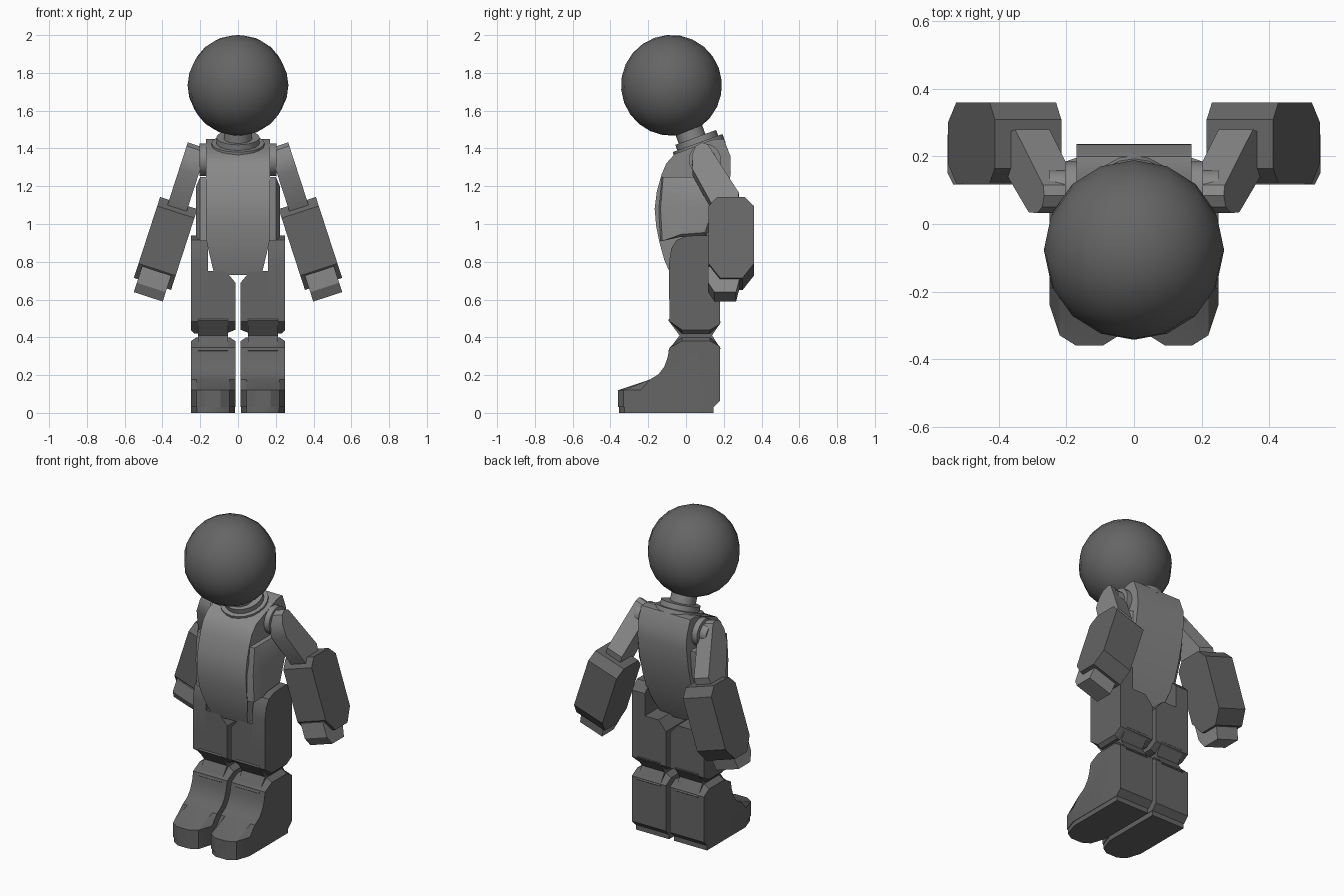
import bpy, bmesh, math
from mathutils import Matrix, Vector

if "Cube" in bpy.data.objects:
    bpy.data.objects.remove(bpy.data.objects["Cube"])


def material(name, v):
    m = bpy.data.materials.new(name)
    m.diffuse_color = (v, v, v, 1)
    m.use_nodes = True
    m.node_tree.nodes["Principled BSDF"].inputs["Base Color"].default_value = m.diffuse_color
    return m


DARK = material("dark grey", 0.13)
LIGHT = material("light grey", 0.25)


def finish(name, bm, mat, angle=32):
    bmesh.ops.recalc_face_normals(bm, faces=bm.faces)
    me = bpy.data.meshes.new(name)
    bm.to_mesh(me)
    bm.free()
    ob = bpy.data.objects.new(name, me)
    bpy.context.collection.objects.link(ob)
    me.materials.append(mat)
    bpy.ops.object.select_all(action='DESELECT')
    ob.select_set(True)
    bpy.context.view_layer.objects.active = ob
    bpy.ops.object.shade_smooth_by_angle(angle=math.radians(angle))
    return ob


def loft(name, sections, mat, angle=32):
    """Skin a row of equal-length closed outlines and cap both ends."""
    bm = bmesh.new()
    rows = [[bm.verts.new(p) for p in s] for s in sections]
    n = len(rows[0])
    for a, b in zip(rows, rows[1:]):
        for i in range(n):
            j = (i + 1) % n
            bm.faces.new((a[i], a[j], b[j], b[i]))
    bm.faces.new(rows[0])
    bm.faces.new(rows[-1])
    return finish(name, bm, mat, angle)


def slab(name, profile, xs, mat, side=1):
    """Extrude a (y, z) profile between x positions."""
    return loft(name, [[(side * x, y, z) for y, z in profile] for x in xs], mat)


def disc(name, r, depth, loc, rot, mat, seg=20, r2=None):
    bm = bmesh.new()
    bmesh.ops.create_cone(bm, cap_ends=True, segments=seg, radius1=r,
                          radius2=r if r2 is None else r2, depth=depth,
                          matrix=Matrix.Translation(loc) @ rot)
    return finish(name, bm, mat)


# head, neck and collar share a forward lean
lean = Matrix.Rotation(math.radians(20), 4, 'X')
bm = bmesh.new()
bmesh.ops.create_uvsphere(bm, u_segments=16, v_segments=12, radius=0.267,
                          matrix=Matrix.Translation((0, -0.077, 1.734)) @ lean)
finish("head", bm, DARK, 60)
disc("neck", 0.075, 0.2, (0, 0.025, 1.47), lean, LIGHT, 12)
disc("collar", 0.14, 0.05, (0, 0.07, 1.405), lean, LIGHT, 20)
disc("collar_rim", 0.115, 0.05, (0, 0.06, 1.435), lean, LIGHT, 20)

# torso: curved side profile, narrowing at the bottom
torso = [(-0.06, 1.37), (-0.105, 1.32), (-0.13, 1.26), (-0.155, 1.17), (-0.166, 1.08),
         (-0.158, 0.99), (-0.14, 0.9), (-0.115, 0.81), (-0.08, 0.73), (0.06, 0.73),
         (0.11, 0.82), (0.15, 0.92), (0.19, 1.03), (0.22, 1.15), (0.237, 1.27),
         (0.235, 1.36), (0.2, 1.45), (0.15, 1.45)]


def torso_x(z):
    return 0.17 if z > 0.92 else 0.17 - 0.045 * (0.92 - z) / 0.19


loft("torso", [[(s * torso_x(z), y, z) for y, z in torso] for s in (-1, 1)], LIGHT)

# side panels, smaller on the outer face
panel_in = [(-0.13, 1.25), (-0.145, 1.08), (-0.135, 0.91), (-0.04, 0.93), (0.11, 0.94),
            (0.19, 1.1), (0.2, 1.25)]
panel_out = [(-0.06, 1.2), (-0.075, 1.1), (-0.065, 0.93), (-0.03, 0.945), (0.1, 0.955),
             (0.15, 1.1), (0.16, 1.2)]

# leg profiles (y, z)
thigh = [(-0.088, 0.75), (-0.088, 0.485), (-0.022, 0.42), (0.128, 0.42), (0.18, 0.47),
         (0.18, 0.75)]
hip = [(-0.089, 0.6), (-0.089, 0.8), (-0.078, 0.87), (-0.05, 0.915), (0.0, 0.935),
       (0.06, 0.94), (0.13, 0.94), (0.18, 0.89), (0.18, 0.6)]
boot = [(-0.022, 0.4), (0.128, 0.4), (0.18, 0.35), (0.18, 0.065), (0.145, 0.03),
        (-0.36, 0.03), (-0.36, 0.12), (-0.19, 0.177), (-0.145, 0.205), (-0.115, 0.245),
        (-0.098, 0.29), (-0.088, 0.345)]
knee = [(-0.086, 0.5), (-0.094, 0.49), (-0.034, 0.41), (-0.094, 0.33), (-0.084, 0.32),
        (0.174, 0.33), (0.184, 0.34), (0.138, 0.41), (0.184, 0.48), (0.174, 0.49)]
sole = [(0.145, 0), (0.145, 0.03), (-0.355, 0.03), (-0.355, 0)]
# rounded toe: offset across the foot -> furthest forward y
toe = [(-0.118, -0.235), (-0.088, -0.325), (-0.04, -0.355),
       (0.04, -0.355), (0.088, -0.325), (0.118, -0.235)]
MID = 0.132

# arm profiles (y, distance down the forearm)
upper_arm = [(0.035, -0.17), (0.032, -0.25), (0.05, -0.3), (0.085, -0.32), (0.115, -0.31),
             (0.28, -0.04), (0.27, 0.03), (0.14, 0.03)]
forearm = [(0.12, 0.05), (0.165, 0), (0.31, 0), (0.36, 0.05), (0.36, 0.37),
           (0.3, 0.45), (0.18, 0.45), (0.12, 0.37)]
hand = [(0.117, 0.378), (0.117, 0.47), (0.15, 0.522), (0.265, 0.522), (0.283, 0.45),
        (0.25, 0.38)]
SN, CS = math.sin(math.radians(18)), math.cos(math.radians(18))


def arm_part(name, profile, w0, w1, mat, side):
    loft(name, [[(side * (0.32 + CS * w + SN * l), y, 1.113 - CS * l + SN * w)
                 for y, l in profile] for w in (w0, w1)], mat)


for side, tag in ((1, "left"), (-1, "right")):
    loft(tag + "_side_panel",
         [[(side * 0.16, y, z) for y, z in panel_in],
          [(side * 0.2, y * 0.93, z) for y, z in panel_in],
          [(side * 0.222, y, z) for y, z in panel_out]], LIGHT)

    # thigh with chamfered inner top and notched lower edges
    loft(tag + "_thigh",
         [[(side * x, y, max(lo, min(z, hi))) for y, z in thigh]
          for x, hi, lo in ((0.014, 0.69, 0.44), (0.065, 0.75, 0.42),
                            (0.23, 0.75, 0.42), (0.25, 0.75, 0.44))], DARK)
    slab(tag + "_hip_plate", hip, (0.16, 0.25), DARK, side)
    slab(tag + "_knee", knee, (0.052, 0.212), DARK, side)

    # boot and sole share the rounded toe
    for part, prof, inset in (("_boot", boot, 0), ("_sole", sole, 0.004)):
        loft(tag + part,
             [[(side * (MID + o * (1 - inset * 5)), max(y, f - 0.005 + inset),
                min(z, 0.38 if abs(o) > 0.1 else 1)) for y, z in prof]
              for o, f in toe], DARK)

    # arm hanging outwards and back
    turn = Matrix.Rotation(math.pi / 2, 4, 'Y')
    disc(tag + "_shoulder", 0.085, 0.08, (side * 0.165, 0.1, 1.34), turn, LIGHT)
    disc(tag + "_shoulder_joint", 0.06, 0.12, (side * 0.19, 0.1, 1.34), turn, LIGHT)
    arm_part(tag + "_upper_arm", upper_arm, -0.06, 0.047, LIGHT, side)
    arm_part(tag + "_forearm", forearm, -0.11, 0.097, DARK, side)
    arm_part(tag + "_hand", hand, -0.087, 0.074, LIGHT, side)
